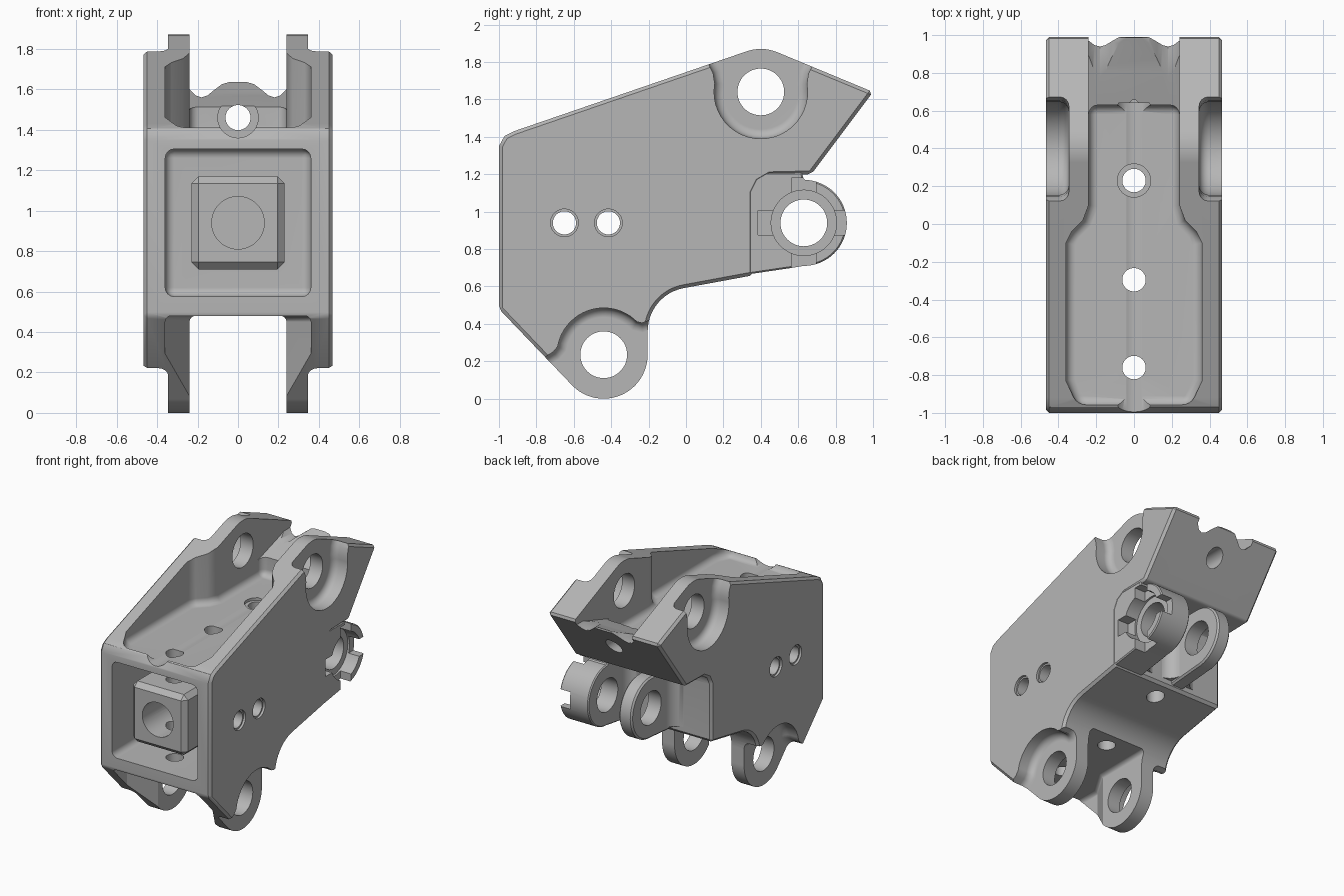
import bpy, bmesh, math

cube = bpy.data.objects.get("Cube")
if cube:
    bpy.data.objects.remove(cube, do_unlink=True)

steel = bpy.data.materials.new("cast grey")
steel.use_nodes = True
GREY = (0.47, 0.47, 0.47, 1)
steel.diffuse_color = GREY
steel.node_tree.nodes["Principled BSDF"].inputs["Base Color"].default_value = GREY


def arc(center, radius, start, end, steps=24):
    angles = [math.radians(start + (end - start) * i / steps) for i in range(steps + 1)]
    return [(center[0] + radius * math.cos(a), center[1] + radius * math.sin(a)) for a in angles]


def circle(center, radius):
    return arc(center, radius, 0, 360, 48)[:-1]


def rect(a0, a1, b0, b1):
    return [(a0, b0), (a1, b0), (a1, b1), (a0, b1)]


def mirrored(half):
    return half + [(-a, b) for a, b in reversed(half)]


def apply_modifier(obj, mod):
    bpy.context.view_layer.objects.active = obj
    bpy.ops.object.modifier_apply(modifier=mod.name)


def prism(name, points, lo, hi, axis="x", bevel=0, segments=4):
    """Extrude a flat outline along one axis, with optionally rounded edges."""
    place = {"x": lambda a, b, t: (t, a, b),
             "y": lambda a, b, t: (a, t, b),
             "z": lambda a, b, t: (a, b, t)}[axis]
    bm = bmesh.new()
    low = [bm.verts.new(place(a, b, lo)) for a, b in points]
    high = [bm.verts.new(place(a, b, hi)) for a, b in points]
    bm.faces.new(low)
    bm.faces.new(high)
    for i in range(len(points)):
        j = (i + 1) % len(points)
        bm.faces.new((low[i], low[j], high[j], high[i]))
    bmesh.ops.recalc_face_normals(bm, faces=bm.faces)
    mesh = bpy.data.meshes.new(name)
    bm.to_mesh(mesh)
    bm.free()
    mesh.materials.append(steel)
    obj = bpy.data.objects.new(name, mesh)
    bpy.context.collection.objects.link(obj)
    if bevel:
        mod = obj.modifiers.new("round", "BEVEL")
        mod.width, mod.segments = bevel, segments
        mod.limit_method, mod.angle_limit = "ANGLE", math.radians(40)
        apply_modifier(obj, mod)
    return obj


def combine(target, tool, operation="DIFFERENCE"):
    mod = target.modifiers.new("combine", "BOOLEAN")
    mod.operation, mod.solver, mod.object = operation, "EXACT", tool
    apply_modifier(target, mod)
    bpy.data.objects.remove(tool, do_unlink=True)


LOW, TOP, RING = (-0.44, 0.235), (0.4, 1.64), (0.63, 0.94)
HALF = 0.467

# Housing: full side outline across the width
outline = [(-1, 0.48)] + arc(LOW, 0.235, 225, 360)
outline += arc((0.03, 0.36), 0.235, 180, 100, 12)
outline += [(0.36, 0.66), (0.36, 1.1), (0.39, 1.16), (0.45, 1.195), (0.67, 1.2), (1, 1.64)]
outline += arc(TOP, 0.23, 67, 109, 8)
outline += [(-0.92, 1.43), (-0.97, 1.405), (-1, 1.35)]
housing = prism("housing", outline, -HALF, HALF, bevel=0.018, segments=1)


def cut(points, lo, hi, axis="x", bevel=0):
    combine(housing, prism("cutter", points, lo, hi, axis, bevel))


def add(name, points, lo, hi, axis="x", bevel=0):
    combine(housing, prism(name, points, lo, hi, axis, bevel, 1), "UNION")


# Upper channel between the side walls
half = [(0.3, -0.96), (0.36, -0.83), (0.36, -0.1), (0.33, -0.04), (0.27, 0.02), (0.24, 0.1), (0.24, 0.63)]
cut(mirrored(half), 1.37, 2.3, "z", 0.05)

# Scalloped rear web with a sloping top
crest = [(0.24, 1.6), (0.21, 1.57), (0.18, 1.56), (0.15, 1.57), (0.12, 1.595), (0.08, 1.625), (0.03, 1.64)]
cut([(0.24, 2.3)] + mirrored(crest) + [(-0.24, 2.3)], 0.45, 1.2, "y")
cut([(0.45, 1.46), (0.62, 1.51), (0.84, 1.58), (1.02, 1.65), (1.02, 2.2), (0.45, 2.2)], -0.24, 0.24)

# Lower channel between the lower lugs
half = [(0.36, -1.3), (0.36, -0.82), (0.24, -0.62), (0.24, 0.2)]
cut(mirrored(half), -0.4, 0.48, "z", 0.03)

# Rounded recesses outside the upper and lower lugs
low_recess = arc(LOW, 0.25, 45, 170) + [(-0.71, 0.25), (-0.75, 0.225), (-0.9, 0), (-0.8, -0.2),
                                        (0, -0.2), (-0.1, 0.45), (-0.235, 0.405)]
top_recess = arc(TOP, 0.25, 170, 370) + [(0.655, 1.74), (0.68, 1.79), (0.9, 2.1), (-0.1, 2.1),
                                         (0.12, 1.79), (0.145, 1.74)]
for recess in (low_recess, top_recess):
    cut(recess, 0.345, 0.7, bevel=0.05)
    cut(recess, -0.7, -0.345, bevel=0.05)

# Front pocket with its inner block
cut(rect(-0.36, 0.36, 0.575, 1.305), -1.3, -0.1, "y", 0.045)
add("inner_block", rect(-0.23, 0.23, 0.71, 1.17), -0.965, -0.05, "y", 0.035)

# Plain rear lug, ring boss and the fillets at their roots
lug = arc(RING, 0.23, -90, 90, 32)
add("rear_lug", lug + [(0.27, 1.17), (0.27, 0.68)], -0.145, -0.035, bevel=0.012)
add("ring_boss", lug + [(0.62, 1.21), (0.32, 1.21), (0.32, 0.663), (0.57, 0.7)], 0.22, 0.465, bevel=0.008)
for face, side in ((-0.144, -1), (-0.036, 1), (0.221, -1)):
    curve = arc((face + side * 0.1, 0.459), 0.1, 270, 270 + 90 * -side, 10)
    add("root_fillet", [(face - side * 0.02, 0.33), (face + side * 0.1, 0.33)] + curve
        + [(face - side * 0.02, 0.459)], 0.715, 1.15, "z")

# Castellated ring: counterbore and four slots
cut(circle(RING, 0.175), 0.36, 0.7)
y, z = RING
cut(rect(y - 0.245, y + 0.3, z - 0.065, z + 0.065), 0.375, 0.7)
cut(rect(y - 0.065, y + 0.065, z - 0.3, z + 0.24), 0.375, 0.7)

# Cross pin holes, the small ones countersunk
for center in (LOW, TOP, RING):
    cut(circle(center, 0.125), -0.8, 0.8)
for y in (-0.65, -0.415):
    cut(circle((y, 0.94), 0.062), -0.8, 0.8)
    for side in (-0.46, 0.46):
        cut(circle((y, 0.94), 0.074), side - 0.01, side + 0.01)

# Block bore, upright holes, and the long groove with its rear hole
cut(circle((0, 0.94), 0.13), -1.2, -0.55, "y")
for y in (-0.76, -0.295, 0.23):
    cut(circle((0, y), 0.062), 0.1, 2, "z")
cut(circle((0, 0.23), 0.088), 1.35, 1.5, "z")
cut(circle((0, 1.46), 0.1), -1.2, 0.64, "y")
cut(circle((0, 1.46), 0.062), 0.6, 1.3, "y")

# Smooth shading with sharp edges kept and flat faces even
bpy.ops.object.select_all(action="DESELECT")
housing.select_set(True)
bpy.context.view_layer.objects.active = housing
bpy.ops.object.shade_smooth_by_angle(angle=math.radians(30))
even = housing.modifiers.new("even", "WEIGHTED_NORMAL")
even.keep_sharp = True
